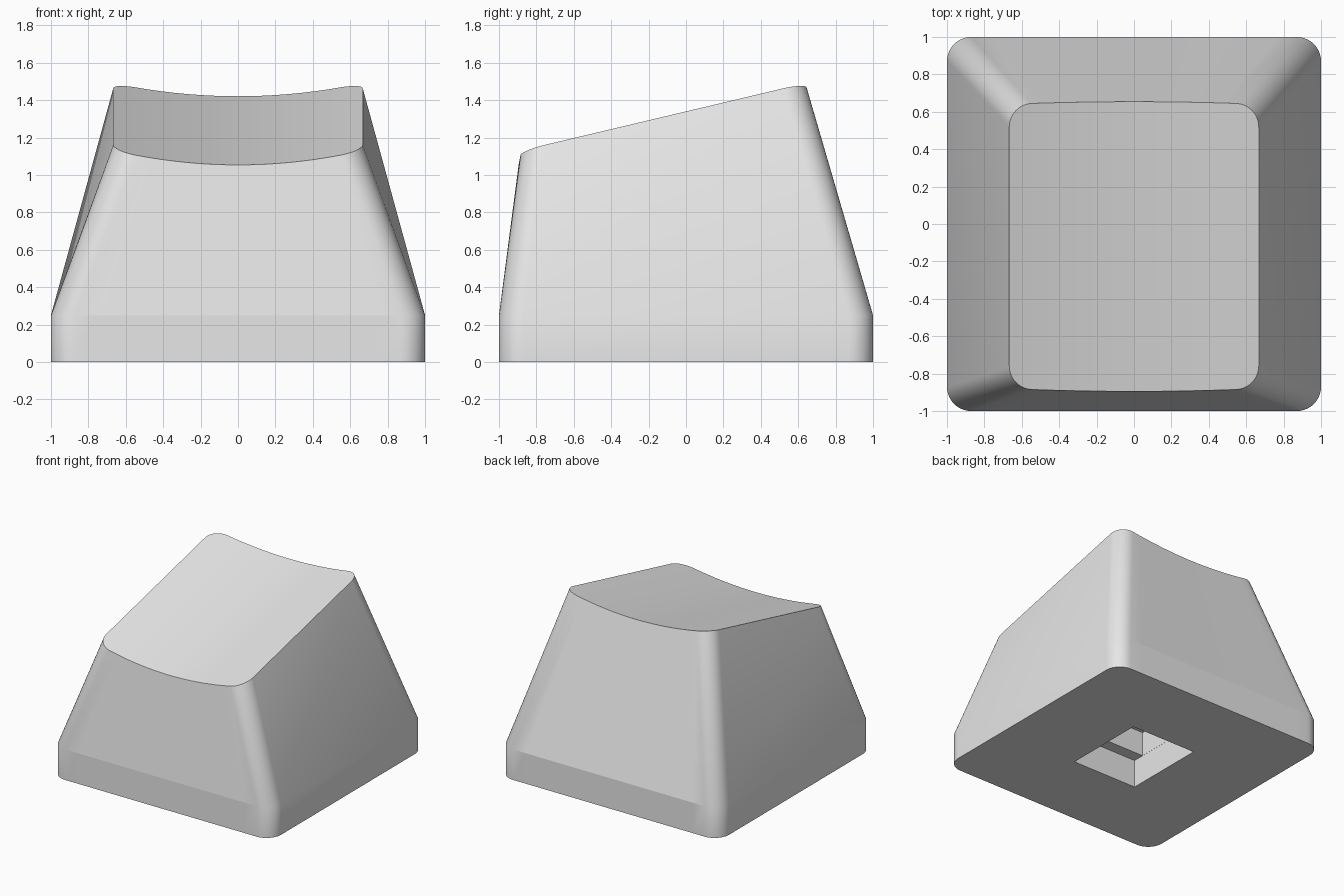
import bpy, bmesh, math

cube = bpy.data.objects.get("Cube")
if cube:
    bpy.data.objects.remove(cube, do_unlink=True)

grey = bpy.data.materials.new("light_grey")
grey.use_nodes = True
grey.diffuse_color = (0.8, 0.8, 0.8, 1)
grey.node_tree.nodes["Principled BSDF"].inputs["Base Color"].default_value = (0.8, 0.8, 0.8, 1)

ARC, FLAT = 10, 16


def half_outline(half, y_edge, radius, side, bow=0):
    """Front (side -1) or back (side 1) edge with its two round corners, from -x to +x."""
    right = []
    for i in range(ARC + 1):
        a = math.pi / 2 * (1 - i / ARC)
        right.append((half - radius + radius * math.cos(a), radius * (math.sin(a) - 1)))
    left = [(-x, d) for x, d in reversed(right)]
    span = half - radius
    middle = [(-span + 2 * span * i / FLAT, 0) for i in range(1, FLAT)]
    return [(x, side * (y_edge + d + bow * (1 - (x / half) ** 2)))
            for x, d in left + middle + right]


def dish(x, y):
    """Height of the sloping, scooped top."""
    return 1.266 + 0.237 * y + 0.166 * x * x


# Cap body: straight skirt, tapering walls and scooped top
bm = bmesh.new()
base_front = half_outline(1, 1, 0.13, -1)
base_back = half_outline(1, 1, 0.13, 1)
top_front = half_outline(0.667, 0.88, 0.12, -1, 0.015)
top_back = half_outline(0.667, 0.64, 0.12, 1, 0.014)


def add_ring(front, back, height):
    return [[bm.verts.new((x, y, height(x, y))) for x, y in row] for row in (front, back)]


rings = [add_ring(base_front, base_back, lambda x, y: 0),
         add_ring(base_front, base_back, lambda x, y: 0.25),
         add_ring(top_front, top_back, dish)]
loops = [front + back[::-1] for front, back in rings]
count = len(loops[0])
for low, high in zip(loops, loops[1:]):
    for i in range(count):
        j = (i + 1) % count
        bm.faces.new((low[i], low[j], high[j], high[i]))
bm.faces.new(loops[0][::-1])
front, back = rings[2]
for i in range(len(front) - 1):
    bm.faces.new((front[i], front[i + 1], back[i + 1], back[i]))

# Crease between skirt and wall on the front and back, and the rim of the top
for row in rings[1]:
    for i in range(ARC, ARC + FLAT):
        bm.edges.get((row[i], row[i + 1])).smooth = False
for i in range(count):
    bm.edges.get((loops[2][i], loops[2][(i + 1) % count])).smooth = False
bmesh.ops.recalc_face_normals(bm, faces=bm.faces)
mesh = bpy.data.meshes.new("cap_body")
bm.to_mesh(mesh)
bm.free()
mesh.materials.append(grey)
cap = bpy.data.objects.new("cap_body", mesh)
bpy.context.collection.objects.link(cap)


# Stepped socket in the underside
def cut_box(width, depth, top):
    bpy.ops.mesh.primitive_cube_add(size=1, location=(0, 0, (top - 0.1) / 2))
    cutter = bpy.context.object
    cutter.name = "socket_cutter"
    cutter.hide_render = True
    cutter.scale = (width, depth, top + 0.1)
    cutter.data.materials.append(grey)
    bpy.context.view_layer.update()
    mod = cap.modifiers.new("socket", 'BOOLEAN')
    mod.operation = 'DIFFERENCE'
    mod.solver = 'EXACT'
    mod.object = cutter
    bpy.ops.object.select_all(action='DESELECT')
    cap.select_set(True)
    bpy.context.view_layer.objects.active = cap
    bpy.ops.object.modifier_apply(modifier=mod.name)
    bpy.data.objects.remove(cutter, do_unlink=True)


cut_box(0.59, 0.69, 0.23)
cut_box(0.588, 0.5, 0.43)

bpy.ops.object.shade_smooth_by_angle(angle=math.radians(30), keep_sharp_edges=True)
